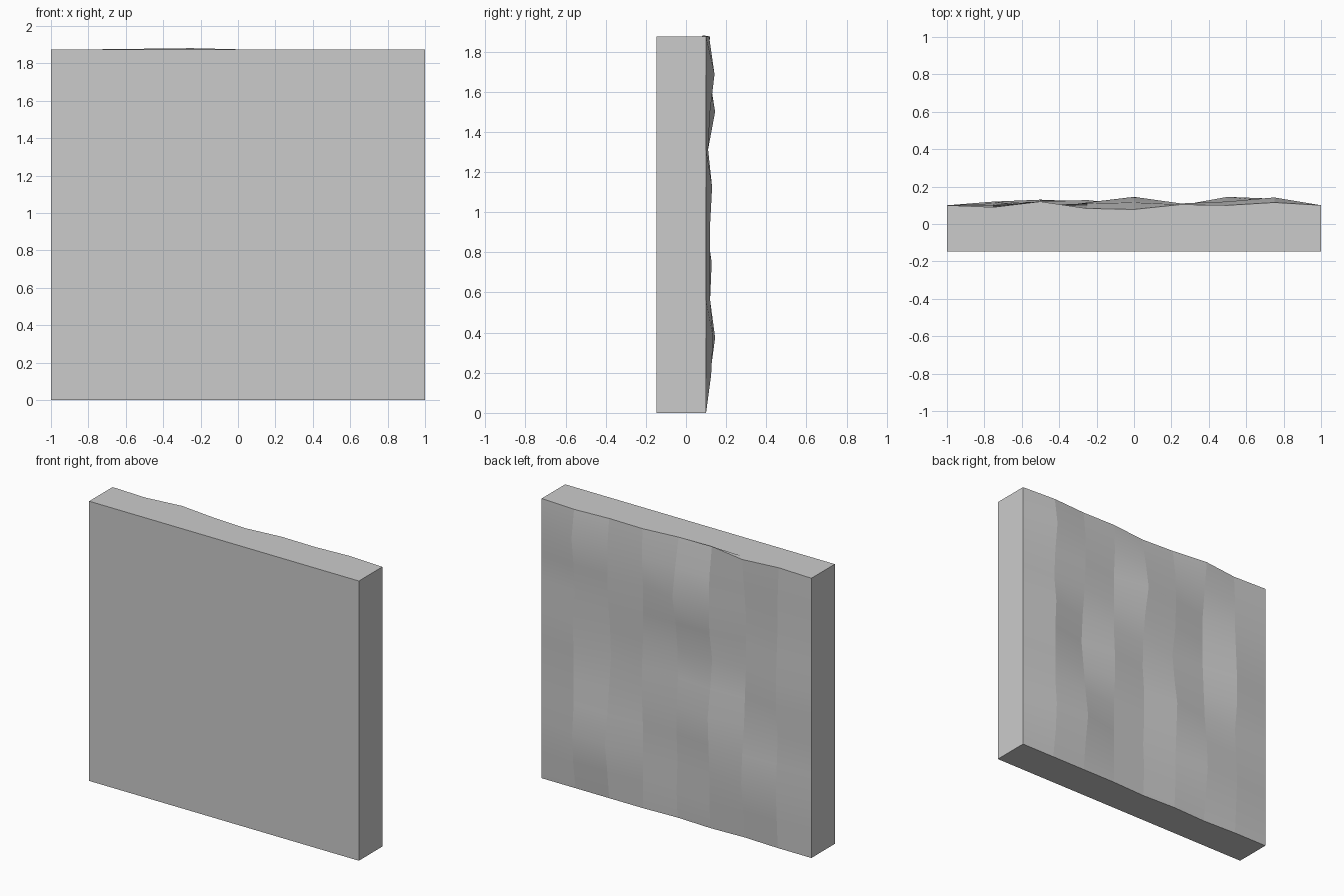
import bpy, bmesh

if "Cube" in bpy.data.objects:
    bpy.data.objects.remove(bpy.data.objects["Cube"])

W, H, FRONT, BACK = 2.0, 1.875, -0.148, 0.10
COLS, ROWS = 8, 10

# Back-face relief in hundredths, bottom row to top, inner columns left to right
RELIEF = [
    (0, -1, 0, -1, 0, 0, 0),
    (1, 1, 1, 0, 0, 2, 2.5),
    (2, 3, 1, -1, 0, 4.5, 3.5),
    (1, 2, 2, 0, 0, 2, 2),
    (0, 0, 2.8, 0, 1, 0, 2),
    (2, -1, 0, -1.5, 1, -2, 2),
    (2, -2, -2, -1, 0, -1, 3),
    (1, -2, 1, 1, 0, 1, 1),
    (0, -2, 1.5, 4.5, 0, 2, 2),
    (0, 0, 1, 1.5, 1, 2, 4.2),
    (-1, 2, -1.7, -2.2, 0.4, 0, 1.5),
]

bm = bmesh.new()

# Rough back surface
grid = []
for r, row in enumerate(RELIEF):
    offsets = (0,) + row + (0,)
    grid.append([bm.verts.new((-W / 2 + W * c / COLS, BACK + d / 100, H * r / ROWS))
                 for c, d in enumerate(offsets)])
grid[ROWS][3].co.z += 0.006
relief_faces = [bm.faces.new((grid[r][c], grid[r + 1][c], grid[r + 1][c + 1], grid[r][c + 1]))
                for r in range(ROWS) for c in range(COLS)]

# Flat front and the four rims
bl, br, tr, tl = [bm.verts.new((x, FRONT, z)) for x, z in
                  ((-1, 0), (1, 0), (1, H), (-1, H))]
bm.faces.new((bl, br, tr, tl))
bm.faces.new([br, bl] + grid[0])
bm.faces.new([tl, tr] + grid[ROWS][::-1])
bm.faces.new([tl] + [row[0] for row in grid[::-1]] + [bl])
bm.faces.new([br] + [row[-1] for row in grid] + [tr])
bmesh.ops.recalc_face_normals(bm, faces=bm.faces)

# Smooth along each vertical strip, creased between strips
for f in relief_faces:
    f.smooth = True
for e in bm.edges:
    a, b = e.verts
    if abs(a.co.x - b.co.x) < 1e-5 or any(not f.smooth for f in e.link_faces):
        e.smooth = False

mesh = bpy.data.meshes.new("rough_backed_slab")
bm.to_mesh(mesh)
bm.free()
slab = bpy.data.objects.new("rough_backed_slab", mesh)
bpy.context.collection.objects.link(slab)
